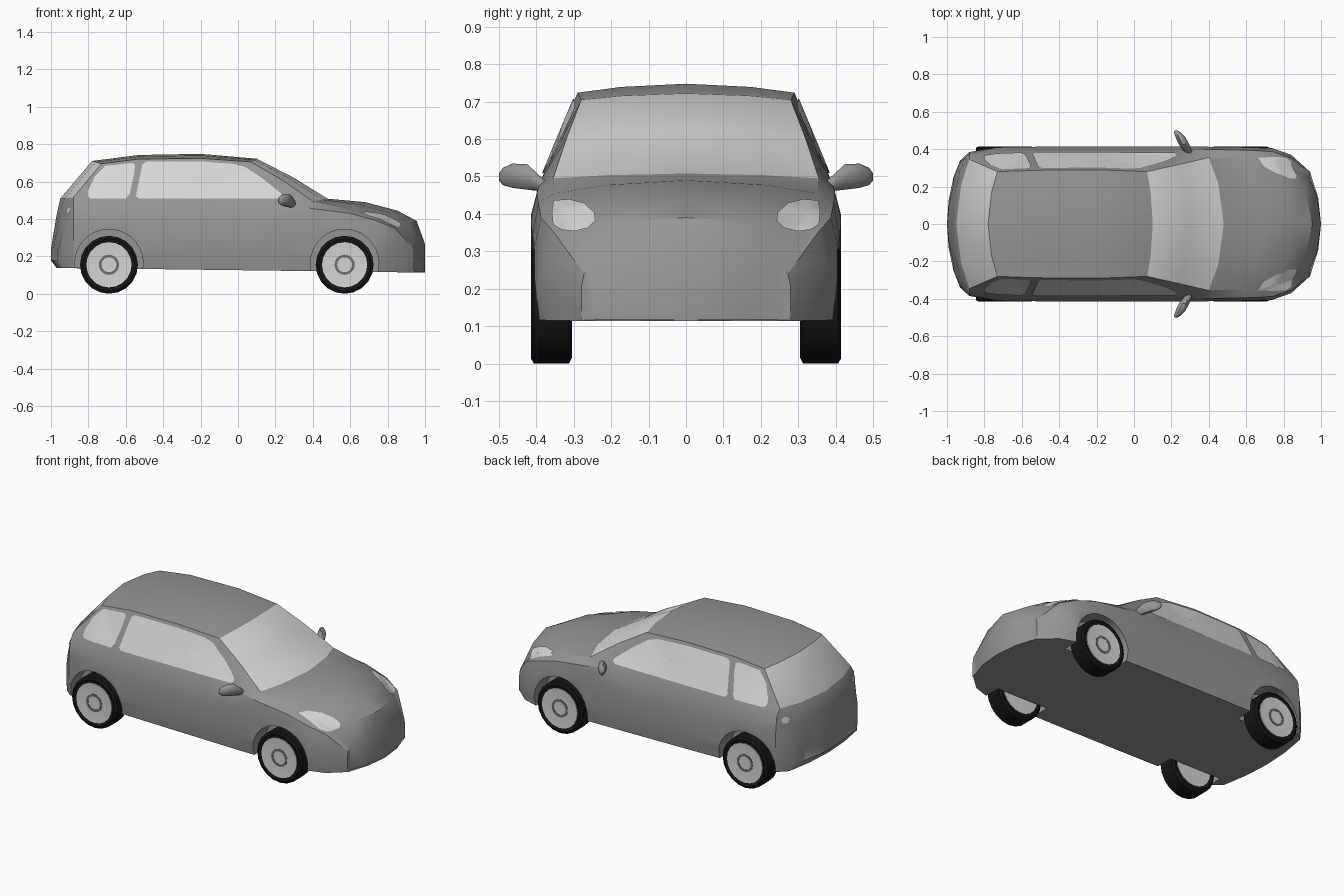
import bpy, bmesh, math
from mathutils import Vector, Matrix
from mathutils.bvhtree import BVHTree

if "Cube" in bpy.data.objects:
    bpy.data.objects.remove(bpy.data.objects["Cube"])


def material(name, v):
    m = bpy.data.materials.new(name)
    m.diffuse_color = (v, v, v, 1)
    m.use_nodes = True
    m.node_tree.nodes["Principled BSDF"].inputs["Base Color"].default_value = m.diffuse_color
    return m


PAINT = material("grey paint", 0.30)
GLASS = material("pale glass", 0.68)
RUBBER = material("black rubber", 0.008)
ALLOY = material("pale alloy", 0.66)
HUB = material("hub grey", 0.16)


def make(name, bm, mats, angle=30):
    me = bpy.data.meshes.new(name)
    bm.to_mesh(me)
    bm.free()
    ob = bpy.data.objects.new(name, me)
    bpy.context.collection.objects.link(ob)
    for m in mats:
        me.materials.append(m)
    if angle:
        smooth(ob, angle)
    return ob


def smooth(ob, angle):
    bpy.ops.object.select_all(action='DESELECT')
    ob.select_set(True)
    bpy.context.view_layer.objects.active = ob
    bpy.ops.object.shade_smooth_by_angle(angle=math.radians(angle))


def loft(rings, glass=(), cap=True):
    """Skin closed rings; top strips of the bays in 'glass' get material 1."""
    bm = bmesh.new()
    vs = [[bm.verts.new(p) for p in r] for r in rings]
    n = len(vs[0])
    for i in range(len(vs) - 1):
        for j in range(n):
            k = (j + 1) % n
            f = bm.faces.new((vs[i][j], vs[i][k], vs[i + 1][k], vs[i + 1][j]))
            f.material_index = int(i in glass and 6 <= j <= 9)
    if cap:
        bm.faces.new(vs[0])
        bm.faces.new(vs[-1])
    bmesh.ops.recalc_face_normals(bm, faces=bm.faces[:])
    return bm


# Body cross-sections: edge x, bow at centre, half width, belt z,
# roof/hood edge y, edge z, centre z
STATIONS = [
    (-.965, -.035, .25, .185, .21, .187, .188),
    (-.965, -.035, .25, .22, .21, .24, .24),
    (-.93, -.04, .34, .36, .29, .41, .42),
    (-.88, -.07, .385, .47, .345, .515, .51),
    (-.73, -.05, .41, .50, .28, .695, .71),
    (-.53, 0, .413, .503, .287, .72, .742),
    (-.20, 0, .415, .50, .29, .724, .748),
    (.07, .03, .415, .50, .28, .705, .722),
    (.24, .055, .415, .487, .318, .606, .622),
    (.40, .08, .413, .455, .355, .495, .508),
    (.60, .08, .41, .43, .35, .455, .49),
    (.74, .11, .405, .39, .335, .41, .445),
    (.84, .115, .37, .35, .30, .36, .39),
    (.94, .06, .28, .24, .25, .26, .265),
    (.94, .06, .28, .116, .25, .117, .118),
]


def section(x, bow, w, zb, ye, ze, zc):
    z0 = .126 - .013 * x + (.04 if x < -.95 else 0)
    h = zb - z0
    half = [(x + bow * (1 - t * t), t * w, z0) for t in (0, .5, .97)]
    half += [(x, w, z0 + .25 * h), (x, w, z0 + .72 * h),
             (x, ye + .75 * (w - ye), zb)]
    half += [(x + bow * (1 - t * t), t * ye, zc - (zc - ze) * t * t)
             for t in (1, .6, 0)]
    return half + [(a, -b, c) for a, b, c in half[-2:0:-1]]


# Body shell, with rear window and windscreen as coloured bays
bm = loft([section(*s) for s in STATIONS], glass=(3, 7, 8))
bmesh.ops.triangulate(bm, faces=bm.faces[:])
shell = BVHTree.FromBMesh(bm)
body = make("car_body", bm, [PAINT, GLASS], 0)

# Wheel arches cut from the body
WHEELS = [(x, s) for x in (-.69, .57) for s in (1, -1)]
bm = bmesh.new()
for x, s in WHEELS:
    bmesh.ops.create_cone(
        bm, cap_ends=True, segments=28, radius1=.183, radius2=.183, depth=.2,
        matrix=Matrix.Translation((x, s * .39, .162)) @ Matrix.Rotation(math.pi / 2, 4, 'X'))
cutter = make("arch_cutter", bm, [PAINT], 0)
cutter.hide_render = True
mod = body.modifiers.new("arches", 'BOOLEAN')
mod.operation = 'DIFFERENCE'
mod.solver = 'EXACT'
mod.object = cutter
bpy.context.view_layer.objects.active = body
bpy.ops.object.modifier_apply(modifier=mod.name)
bpy.data.objects.remove(cutter)
smooth(body, 28)


def plate(name, outline, start, way, to3d):
    """Thin pane projected onto the body, one on each side of the car."""
    pts = []
    for i, a in enumerate(outline):
        b = Vector(outline[(i + 1) % len(outline)])
        pts += [Vector(a).lerp(b, k / 4) for k in range(4)]
    mid = sum(pts, Vector((0, 0))) / len(pts)

    def drop(p):
        hit, nor, _, _ = shell.ray_cast(Vector(to3d(p, start)), Vector(way))
        return None if hit is None else hit + nor * .005
    centre = drop(mid)
    for s, side in ((1, "left"), (-1, "right")):
        rings = []
        for t in (1, .75, .5, .25, .01):
            ring = [drop(mid.lerp(p, t)) or centre for p in pts]
            rings.append([(v.x, v.y * s, v.z) for v in ring])
        bm = loft(rings, cap=False)
        want = Vector(way) * -1
        want.y *= s
        if sum((f.normal for f in bm.faces), Vector()).dot(want) < 0:
            bmesh.ops.reverse_faces(bm, faces=bm.faces[:])
        make(f"{name}_{side}", bm, [GLASS])


# Side windows
def from_side(p, d):
    return (p.x, d, p.y)


def from_end(p, d):
    return (d, p.x, p.y)


plate("side_window", [(-.53, .507), (.215, .507), (.235, .52), (.23, .535),
                      (.13, .615), (.04, .675), (-.02, .692), (-.2, .706),
                      (-.49, .704), (-.512, .69), (-.545, .52)],
      2, (0, -1, 0), from_side)
plate("quarter_window", [(-.79, .507), (-.6, .507), (-.58, .53), (-.555, .64),
                         (-.55, .688), (-.565, .697), (-.71, .682),
                         (-.765, .625), (-.80, .55), (-.803, .52)],
      2, (0, -1, 0), from_side)

# Headlights and tail lights
plate("headlight", [(.352, .432), (.31, .435), (.27, .425), (.243, .40),
                    (.24, .378), (.26, .36), (.30, .351), (.335, .355),
                    (.354, .368), (.357, .40)], 2, (-1, 0, 0), from_end)
plate("tail_light", [(.33 + .026 * math.cos(a * math.pi / 4),
                      .445 + .02 * math.sin(a * math.pi / 4)) for a in range(8)],
      -2, (1, 0, 0), from_end)


# Wheels: turned tyre, rim and hub ring
def lathe(name, profile, x, s, mat, closed=True, n=20):
    rings = []
    for i in range(n + 1):
        a = 2 * math.pi * i / n
        rings.append([(x + r * math.sin(a), s * y, .155 + r * math.cos(a))
                      for r, y in profile])
    bm = loft(rings, cap=False)
    bmesh.ops.remove_doubles(bm, verts=bm.verts[:], dist=1e-5)
    bmesh.ops.recalc_face_normals(bm, faces=bm.faces[:])
    return make(name, bm, [mat], 35)


for x, s in WHEELS:
    tag = ("front" if x > 0 else "rear") + ("_left" if s > 0 else "_right")
    lathe("tyre_" + tag, [(.117, .409), (.14, .415), (.155, .407), (.155, .313),
                          (.14, .305), (.117, .309)], x, s, RUBBER)
    lathe("rim_" + tag, [(.0, .413), (.105, .413), (.121, .4145), (.121, .306),
                         (.0, .306)], x, s, ALLOY)
    lathe("hub_ring_" + tag, [(.040, .411), (.040, .415), (.054, .415),
                              (.054, .411)], x, s, HUB)

# Door mirrors: tapering pods on a short stalk
POD = [(.302, .362, .465, .007, .010), (.287, .392, .482, .022, .022),
       (.268, .425, .499, .028, .036), (.248, .465, .502, .026, .034),
       (.232, .490, .500, .018, .024), (.225, .500, .499, .008, .010)]
for s, side in ((1, "left"), (-1, "right")):
    rings = [[(x + rx * math.cos(k * math.pi / 5), s * y,
               z + rz * math.sin(k * math.pi / 5)) for k in range(10)]
             for x, y, z, rx, rz in POD]
    make("door_mirror_" + side, loft(rings), [PAINT], 40)
